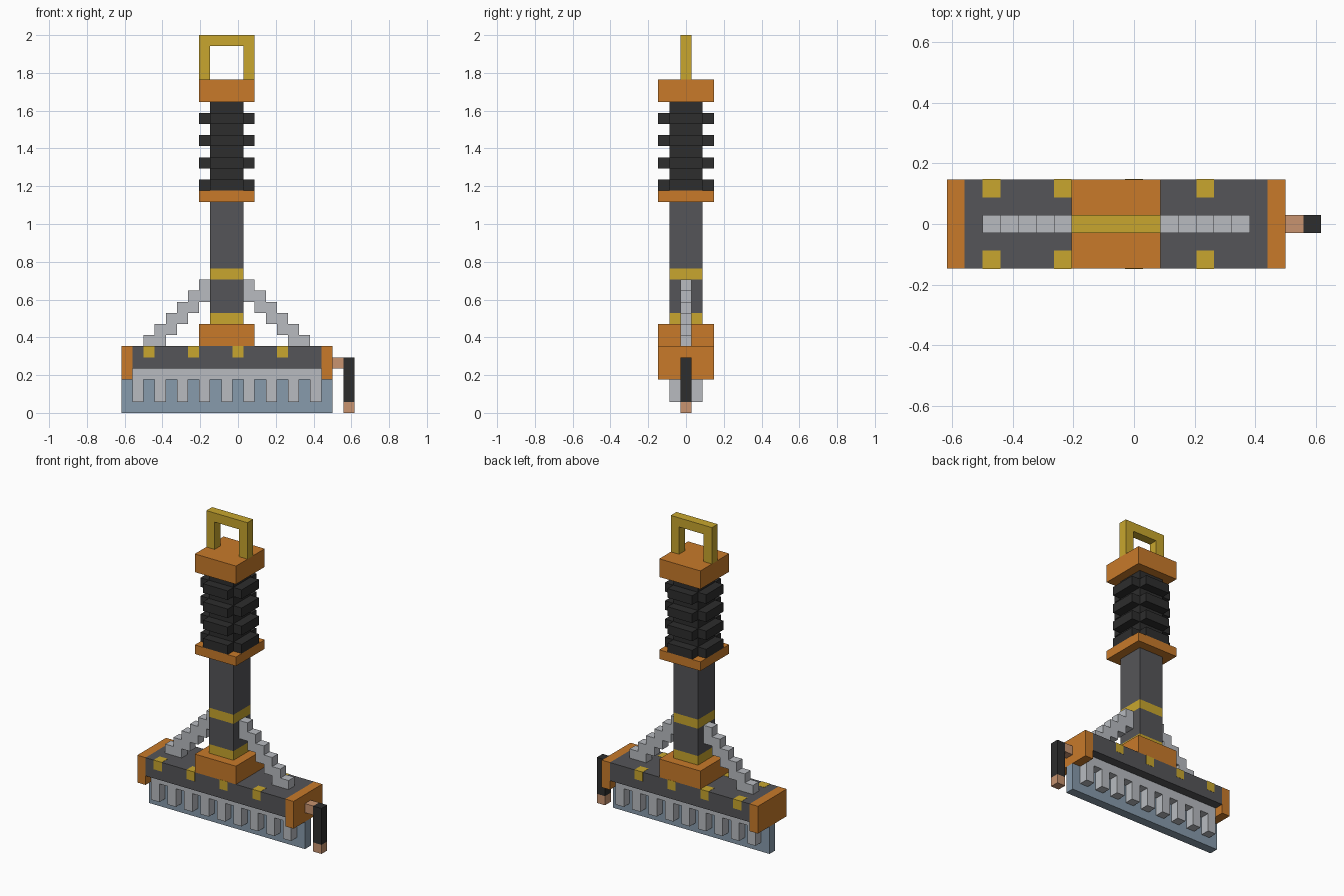
import bpy, bmesh
from mathutils import Vector

if "Cube" in bpy.data.objects:
    bpy.data.objects.remove(bpy.data.objects["Cube"])

U = 1 / 17      # one block
CX = -1         # handle axis, in blocks


def material(name, rgb):
    linear = [((c / 255 + 0.055) / 1.055) ** 2.4 for c in rgb] + [1]
    m = bpy.data.materials.new(name)
    m.use_nodes = True
    m.diffuse_color = linear
    bsdf = m.node_tree.nodes["Principled BSDF"]
    bsdf.inputs["Base Color"].default_value = linear
    bsdf.inputs["Roughness"].default_value = 0.8
    return m


orange = material("copper orange", (200, 122, 42))
yellow = material("brass yellow", (200, 166, 46))
grey = material("dark grey", (85, 85, 88))
black = material("grip black", (45, 45, 45))
silver = material("light grey", (184, 187, 192))
blue = material("steel blue", (135, 155, 172))
tan = material("tan", (200, 148, 112))


def prism(name, outline, start, end, mat, axis="y"):
    """Extrude an outline (xz along y, or xy along z), in blocks."""
    bm = bmesh.new()

    def place(a, b, c):
        return Vector((a, c, b) if axis == "y" else (a, b, c)) * U

    face = bm.faces.new([bm.verts.new(place(a, b, start)) for a, b in outline])
    new = bmesh.ops.extrude_face_region(bm, geom=[face])["geom"]
    bmesh.ops.translate(bm, vec=place(0, 0, end - start),
                        verts=[v for v in new if isinstance(v, bmesh.types.BMVert)])
    bmesh.ops.recalc_face_normals(bm, faces=bm.faces)
    mesh = bpy.data.meshes.new(name)
    bm.to_mesh(mesh)
    bm.free()
    mesh.materials.append(mat)
    ob = bpy.data.objects.new(name, mesh)
    bpy.context.collection.objects.link(ob)
    return ob


def box(name, x0, x1, z0, z1, half_y, mat, y=0):
    return prism(name, [(x0, z0), (x1, z0), (x1, z1), (x0, z1)],
                 y - half_y, y + half_y, mat)


def post(name, half, z0, z1, mat):
    """Square block centred on the handle axis."""
    return box(name, CX - half, CX + half, z0, z1, half, mat)


# Head: blade, comb, housing and end caps
box("blade", -10.5, 8.5, 0, 3, 0.5, blue)
comb = [(7.5, 4), (-9.5, 4)]
for i in range(9):
    x = -9.5 + 2 * i
    comb += [(x, 3)] if i else []
    comb += [(x, 1), (x + 1, 1)]
    comb += [(x + 1, 3)] if i < 8 else []
prism("comb", comb, -1.5, 1.5, silver)
box("housing", -9.5, 7.5, 4, 6, 2.5, grey)
box("end_cap_right", -10.5, -9.5, 3, 6, 2.5, orange)
box("end_cap_left", 7.5, 8.5, 3, 6, 2.5, orange)

# Brass studs set into the housing edges
g = 0.02
for x in (-8, -4, 0, 4):
    for side, y in (("front", -2), ("back", 2)):
        box("stud_" + side, x - 0.5, x + 0.5, 5, 6 + g, 0.5 + g, yellow, y)

# Side crank
box("crank_arm", 8.5, 9.5, 4, 5, 0.5, tan)
box("crank_grip", 9.5, 10.5, 1, 5, 0.5, black)
box("crank_tip", 9.5, 10.5, 0, 1, 0.5, tan)

# Handle column, stacked from the bottom up
post("base_collar", 2.5, 6, 8, orange)
post("lower_band", 1.5, 8, 9, yellow)
post("lower_shaft", 1.5, 9, 12, grey)
post("upper_band", 1.5, 12, 13, yellow)
post("upper_shaft", 1.5, 13, 19, grey)
post("grip_collar", 2.5, 19, 20, orange)
post("grip_core", 1.5, 20, 28, black)
post("pommel", 2.5, 28, 30, orange)

# Cross-shaped grip ribs
quarter = [(2.5, -1.5), (2.5, 1.5), (1.5, 1.5)]
cross = []
for turn in range(4):
    cross += [(CX + a, b) for a, b in quarter]
    quarter = [(-b, a) for a, b in quarter]
for z in range(20, 28, 2):
    prism("grip_rib", cross, z, z + 1, black, axis="z")

# Hanging loop
loop = [(-2.5, 30), (-2.5, 34), (2.5, 34), (2.5, 30),
        (1.5, 30), (1.5, 33), (-1.5, 33), (-1.5, 30)]
prism("hanging_loop", [(CX + x, z) for x, z in loop], -0.5, 0.5, yellow)

# Stepped braces on both sides of the column
top, under = [], []
for i in range(6):
    top += [(1.5 + i, 12 - i), (2.5 + i, 12 - i)]
for i in range(4):
    under += [(1.5 + i, 10 - i), (2.5 + i, 10 - i)]
under += [(5.5, 6), (7.5, 6)]
for name, side in (("brace_left", 1), ("brace_right", -1)):
    prism(name, [(CX + side * x, z) for x, z in top + under[::-1]], -0.5, 0.5, silver)
